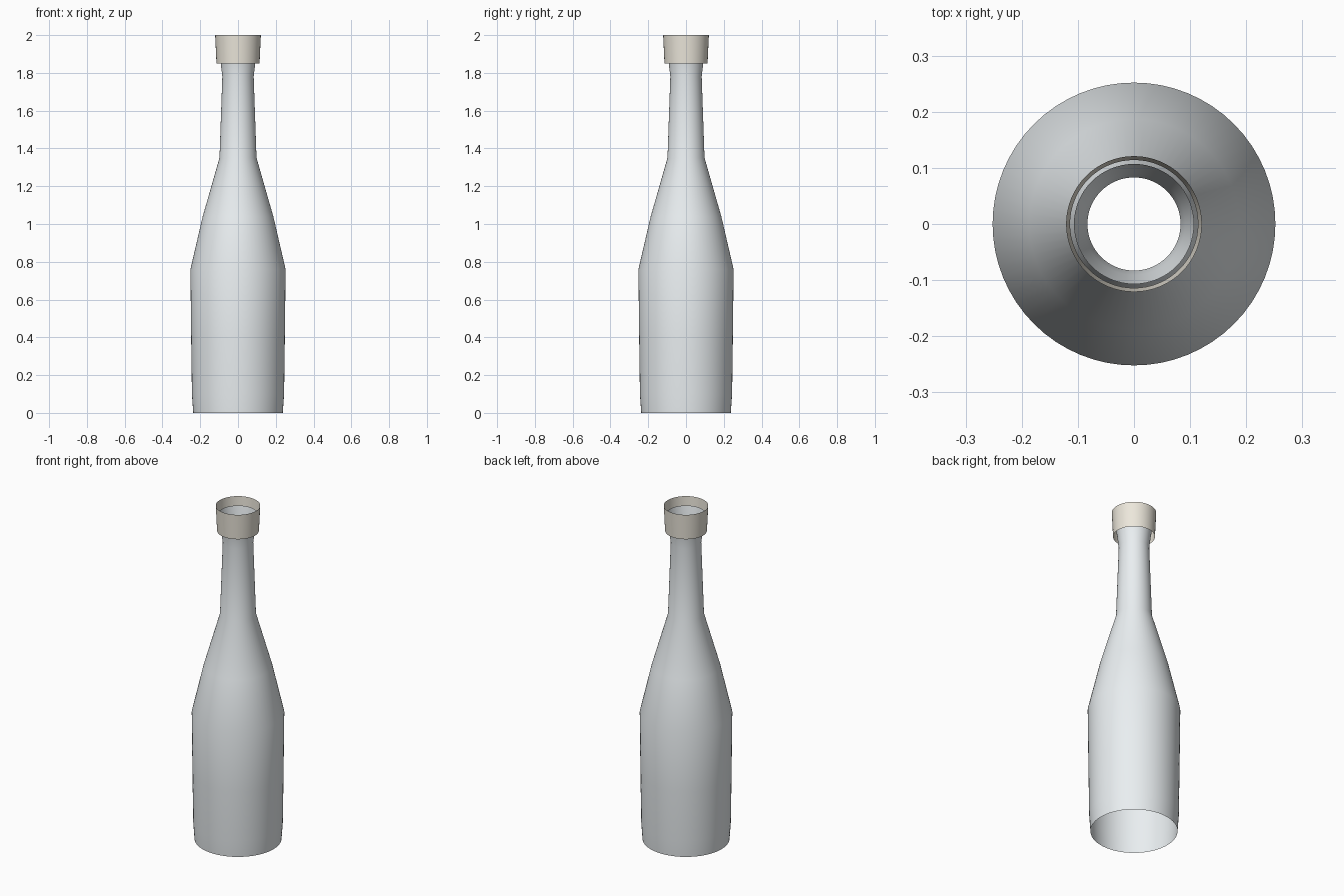
import bpy, bmesh
from math import cos, sin, tau

if "Cube" in bpy.data.objects:
    bpy.data.objects.remove(bpy.data.objects["Cube"])

SEGMENTS = 64


def lathe(name, profile, color=None):
    """Open surface of revolution from (radius, height) points."""
    bm = bmesh.new()
    rings = [[bm.verts.new((r * cos(tau * i / SEGMENTS), r * sin(tau * i / SEGMENTS), z))
              for i in range(SEGMENTS)] for r, z in profile]
    for low, high in zip(rings, rings[1:]):
        for i in range(SEGMENTS):
            j = (i + 1) % SEGMENTS
            bm.faces.new((low[i], low[j], high[j], high[i])).smooth = True
    mesh = bpy.data.meshes.new(name)
    bm.to_mesh(mesh)
    bm.free()
    obj = bpy.data.objects.new(name, mesh)
    bpy.context.collection.objects.link(obj)
    if color:
        mat = bpy.data.materials.new(name + "_material")
        mat.diffuse_color = color
        mat.use_nodes = True
        mat.node_tree.nodes["Principled BSDF"].inputs["Base Color"].default_value = mat.diffuse_color
        mesh.materials.append(mat)
    return obj


# Glass: body, shoulder, neck and flared mouth, open at both ends
lathe("bottle_body", [
    (0.237, 0.0), (0.244, 0.10), (0.248, 0.40), (0.252, 0.76),
    (0.187, 1.04), (0.098, 1.35), (0.083, 1.78), (0.091, 1.85), (0.107, 1.95),
], (0.82, 0.86, 0.88, 1))

# Loose collar around the mouth
lathe("collar", [(0.114, 1.85), (0.121, 2.0)], (0.84, 0.80, 0.71, 1))
